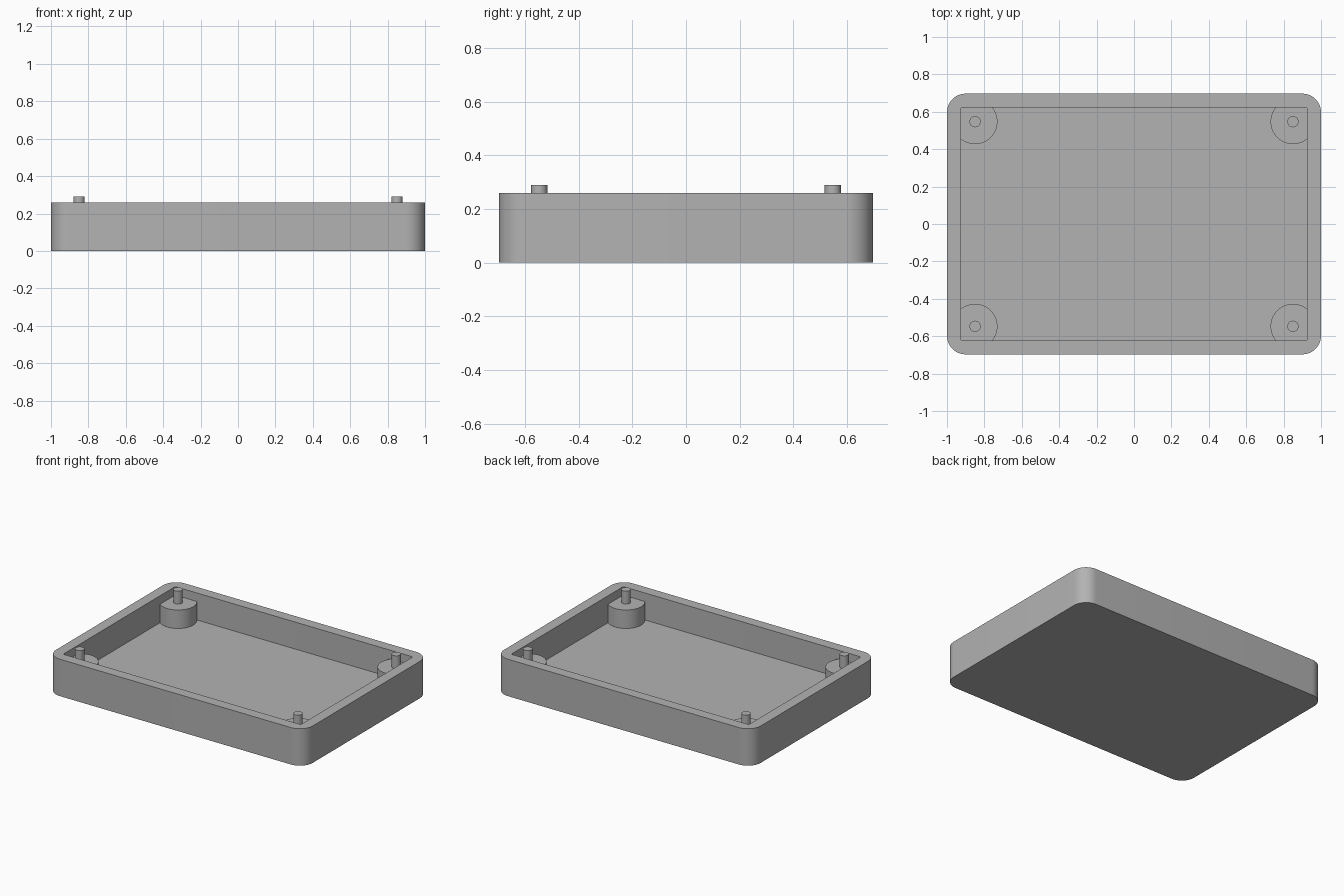
import bpy
import bmesh
from math import cos, sin, pi, radians

cube = bpy.data.objects.get("Cube")
if cube:
    bpy.data.objects.remove(cube, do_unlink=True)

HEIGHT, FLOOR = 0.26, 0.07
INNER_X, INNER_Y = 0.925, 0.623
POST_X, POST_Y = 0.85, 0.547

grey = bpy.data.materials.new("plain grey")
grey.use_nodes = True
colour = (0.45, 0.45, 0.45, 1)
grey.diffuse_color = colour
grey.node_tree.nodes["Principled BSDF"].inputs["Base Color"].default_value = colour


def rounded_rectangle(half_x, half_y, radius, steps=12):
    """Outline with four rounded corners, counter-clockwise."""
    points = []
    for quarter, (sx, sy) in enumerate([(1, 1), (-1, 1), (-1, -1), (1, -1)]):
        for i in range(steps + 1):
            a = (quarter + i / steps) * pi / 2
            points.append((sx * (half_x - radius) + radius * cos(a),
                           sy * (half_y - radius) + radius * sin(a)))
    return points


def circle(x, y, radius, sides):
    return [(x + radius * cos(2 * pi * i / sides),
             y + radius * sin(2 * pi * i / sides)) for i in range(sides)]


def loft(name, rings):
    """Join outlines, given as (points, height), and cap both ends."""
    bm = bmesh.new()
    loops = [[bm.verts.new((x, y, z)) for x, y in points] for points, z in rings]
    for low, high in zip(loops, loops[1:]):
        n = len(low)
        for i in range(n):
            j = (i + 1) % n
            bm.faces.new((low[i], low[j], high[j], high[i]))
    bm.faces.new(loops[0][::-1])
    bm.faces.new(loops[-1])
    bmesh.ops.recalc_face_normals(bm, faces=bm.faces)
    mesh = bpy.data.meshes.new(name)
    bm.to_mesh(mesh)
    bm.free()
    mesh.materials.append(grey)
    obj = bpy.data.objects.new(name, mesh)
    bpy.context.collection.objects.link(obj)
    bpy.ops.object.select_all(action="DESELECT")
    obj.select_set(True)
    bpy.context.view_layer.objects.active = obj
    bpy.ops.object.shade_smooth_by_angle(angle=radians(30))
    return obj


# Tray shell: outer wall, rim, inner wall and floor
outer = rounded_rectangle(1, 0.697, 0.1)
inner = rounded_rectangle(INNER_X, INNER_Y, 0.008)
loft("tray", [(outer, 0), (outer, HEIGHT), (inner, HEIGHT), (inner, FLOOR)])

# Corner posts, trimmed flush with the inner walls, each with a locating pin
for side, sx in (("left", 1), ("right", -1)):
    for end, sy in (("front", -1), ("back", 1)):
        x, y = sx * POST_X, sy * POST_Y
        trimmed = []
        for px, py in circle(x, y, 0.12, 64):
            point = (max(-INNER_X, min(INNER_X, px)), max(-INNER_Y, min(INNER_Y, py)))
            if point not in trimmed:
                trimmed.append(point)
        loft(f"{end}_{side}_post", [(trimmed, FLOOR), (trimmed, 0.2)])
        pin = circle(x, y, 0.03, 32)
        loft(f"{end}_{side}_pin", [(pin, 0.2), (pin, 0.29)])
